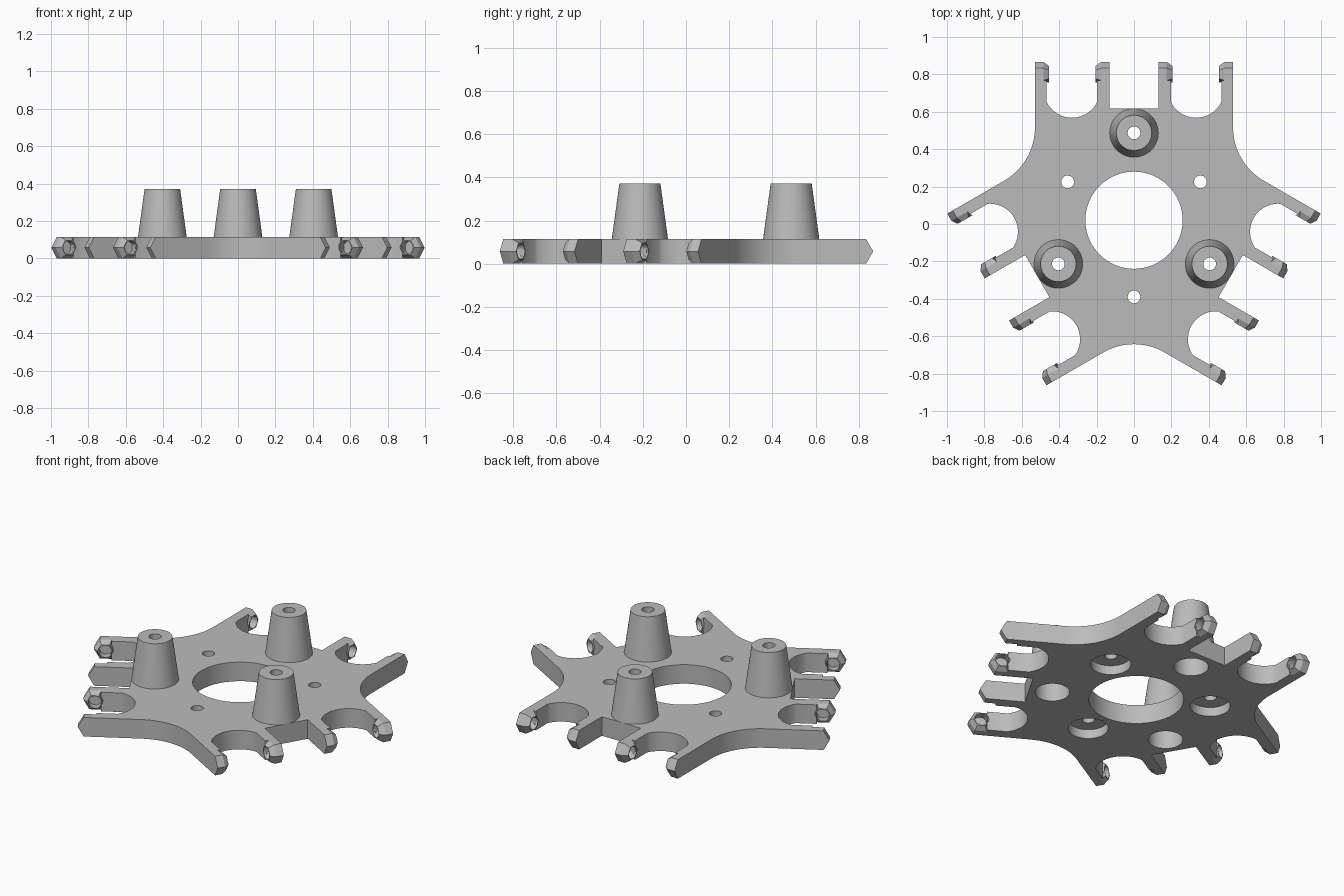
import bpy, bmesh, math
from math import cos, sin, radians
from mathutils import Matrix, Vector

if "Cube" in bpy.data.objects:
    bpy.data.objects.remove(bpy.data.objects["Cube"])

grey = bpy.data.materials.new("light_grey")
grey.use_nodes = True
grey.diffuse_color = (0.5, 0.5, 0.5, 1)
grey.node_tree.nodes["Principled BSDF"].inputs["Base Color"].default_value = (0.5, 0.5, 0.5, 1)

THICK = 0.115          # plate thickness
ARM_END = 0.747        # where the straight arms meet their hexagonal tips
HUB = Matrix.Translation((0, 0.02, 0))
THIRDS = [Matrix.Rotation(radians(120 * k), 4, 'Z') for k in range(3)]


def make(name, bm):
    bmesh.ops.recalc_face_normals(bm, faces=bm.faces)
    mesh = bpy.data.meshes.new(name)
    bm.to_mesh(mesh)
    bm.free()
    mesh.materials.append(grey)
    ob = bpy.data.objects.new(name, mesh)
    bpy.context.collection.objects.link(ob)
    return ob


def cylinder(bm, radius, z0, z1, place):
    m = place @ Matrix.Translation((0, 0, (z0 + z1) / 2))
    bmesh.ops.create_cone(bm, cap_ends=True, segments=48, radius1=radius,
                          radius2=radius, depth=z1 - z0, matrix=m)


def cut(ob, bm):
    cutter = make("cutter", bm)
    cutter.hide_render = True
    mod = ob.modifiers.new("cut", 'BOOLEAN')
    mod.operation = 'DIFFERENCE'
    mod.solver = 'EXACT'
    mod.object = cutter
    bpy.context.view_layer.objects.active = ob
    bpy.ops.object.modifier_apply(modifier=mod.name)
    bpy.data.objects.remove(cutter)


def arc(cx, cy, r, a0, a1, n):
    angles = [radians(a0 + (a1 - a0) * i / n) for i in range(n + 1)]
    return [(cx + r * cos(a), cy + r * sin(a)) for a in angles]


# Plate outline: half of one arm group, mirrored, then repeated three times
half = arc(0.857, 0.495, 0.327, 210, 180, 8)
half += [(0.53, ARM_END), (0.467, ARM_END)]
half += arc(0.332, 0.698, 0.15, -25.7, -154.3, 20)
half += [(0.197, ARM_END), (0.13, ARM_END), (0.13, 0.597)]
group = half + [(-x, y) for x, y in reversed(half)][:-1]

bm = bmesh.new()
ring = [bm.verts.new(HUB @ rot @ Vector((x, y, 0))) for rot in THIRDS for x, y in group]
base = bm.faces.new(ring)
top = bmesh.ops.extrude_face_region(bm, geom=[base])
bmesh.ops.translate(bm, vec=(0, 0, THICK),
                    verts=[v for v in top["geom"] if isinstance(v, bmesh.types.BMVert)])
plate = make("plate", bm)

# Central opening, post bores and counterbores under the small holes
bores, pins = bmesh.new(), bmesh.new()
cylinder(bores, 0.26, -0.1, 0.3, HUB)
for rot in THIRDS:
    cylinder(bores, 0.095, -0.1, 0.3, HUB @ rot @ Matrix.Translation((0, 0.467, 0)))
    small = HUB @ rot @ Matrix.Translation((0, -0.41, 0))
    cylinder(bores, 0.11, -0.1, 0.055, small)
    cylinder(pins, 0.034, -0.2, 0.3, small)
cut(plate, bores)
cut(plate, pins)

# Hollow tapered posts
profile = [(0.13, THICK), (0.095, 0.372), (0.034, 0.372),
           (0.034, 0.2), (0.095, 0.2), (0.095, THICK)]
for k, rot in enumerate(THIRDS):
    bm = bmesh.new()
    n = 48
    place = HUB @ rot @ Matrix.Translation((0, 0.467, 0))
    rings = [[bm.verts.new(place @ Vector((r * cos(math.tau * i / n), r * sin(math.tau * i / n), z)))
              for i in range(n)] for r, z in profile]
    for j in range(len(rings)):
        a, b = rings[j], rings[(j + 1) % len(rings)]
        for i in range(n):
            bm.faces.new((a[i], a[(i + 1) % n], b[(i + 1) % n], b[i]))
    make(f"post_{k + 1}", bm)

# One hexagonal tip: grows along +x from its outer face, with a socket in the end
R = THICK / 2 / cos(radians(30))
bm = bmesh.new()
sections = []
for x, scale in ((0, 1), (0.045, 1), (0.075, 0.68)):
    loop = []
    for k in range(6):
        y, z = R * scale * cos(radians(60 * k)), R * scale * sin(radians(60 * k))
        if k == 3 and scale == 1:
            y = -R / 2     # flat where it joins the arm
        loop.append(bm.verts.new((x, y + ARM_END + R / 2, z + THICK / 2)))
    sections.append(loop)
for a, b in zip(sections, sections[1:]):
    for i in range(6):
        bm.faces.new((a[i], a[(i + 1) % 6], b[(i + 1) % 6], b[i]))
bm.faces.new(sections[0])
bm.faces.new(sections[-1])
tip = make("tip_pattern", bm)
socket = bmesh.new()
cylinder(socket, 0.036, 0.032, 0.2,
         Matrix.Translation((0, ARM_END + R / 2, THICK / 2)) @ Matrix.Rotation(radians(90), 4, 'Y'))
cut(tip, socket)

# Twelve tips, each socket facing into its slot
for g, rot in enumerate(THIRDS):
    for label, x, way in (("outer_left", 0.53, -1), ("inner_left", 0.13, 1),
                          ("inner_right", -0.13, -1), ("outer_right", -0.53, 1)):
        bm = bmesh.new()
        bm.from_mesh(tip.data)
        bm.transform(HUB @ rot @ Matrix.Translation((x, 0, 0)) @ Matrix.Diagonal((way, 1, 1, 1)))
        make(f"arm_tip_{label}_{g + 1}", bm)
bpy.data.objects.remove(tip)

# Smooth the round walls and keep the edges sharp
for ob in bpy.context.scene.objects:
    ob.select_set(ob.type == 'MESH')
bpy.context.view_layer.objects.active = plate
bpy.ops.object.shade_smooth_by_angle(angle=radians(30))
